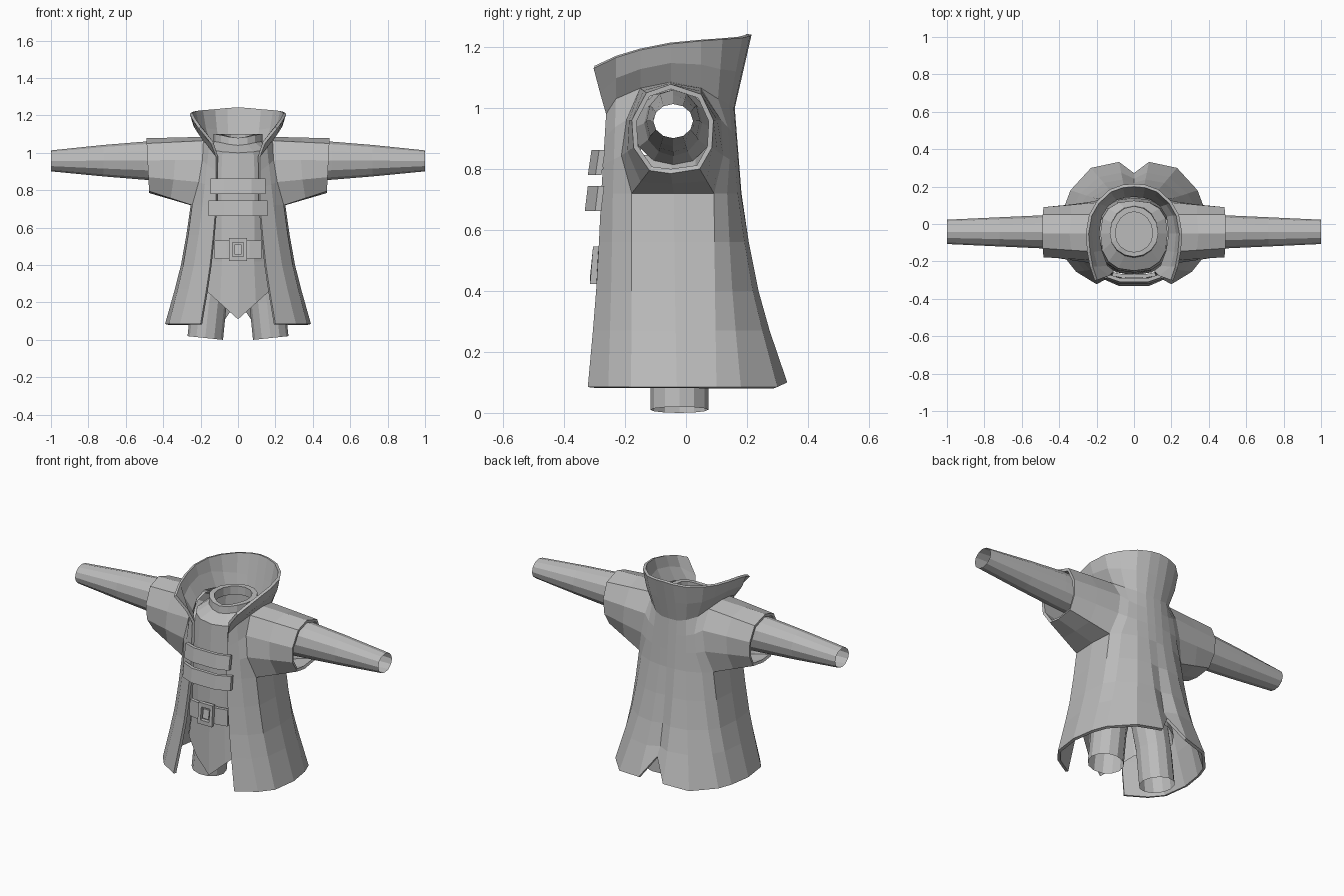
import bpy, bmesh, math

if "Cube" in bpy.data.objects:
    bpy.data.objects.remove(bpy.data.objects["Cube"])

grey = bpy.data.materials.new("grey cloth")
grey.diffuse_color = (0.5, 0.5, 0.5, 1)
grey.use_nodes = True
grey.node_tree.nodes["Principled BSDF"].inputs["Base Color"].default_value = grey.diffuse_color


def make(name, verts, faces, mirror=False, thick=0.0):
    """Mesh object with outward normals, optional mirror and inward thickness."""
    me = bpy.data.meshes.new(name)
    me.from_pydata(verts, [], faces)
    me.materials.append(grey)
    bm = bmesh.new()
    bm.from_mesh(me)
    bmesh.ops.recalc_face_normals(bm, faces=bm.faces)
    bm.faces.ensure_lookup_table()
    f = bm.faces[0]
    c = f.calc_center_median()
    if thick and f.normal.x * c.x + f.normal.y * (c.y + .05) < 0:
        bmesh.ops.reverse_faces(bm, faces=bm.faces)
    bm.to_mesh(me)
    bm.free()
    ob = bpy.data.objects.new(name, me)
    bpy.context.collection.objects.link(ob)
    if mirror:
        m = ob.modifiers.new("mirror", "MIRROR")
        m.use_clip = True
        m.merge_threshold = 0.002
    if thick:
        s = ob.modifiers.new("thickness", "SOLIDIFY")
        s.thickness = thick
        s.offset = -1
    return ob


def loft(rings, closed=True, keep=lambda mid: True):
    """Join equal-sized rings of points with quads."""
    n = len(rings[0])
    verts = [p for r in rings for p in r]
    faces = []
    for i in range(len(rings) - 1):
        for j in range(n if closed else n - 1):
            k = (j + 1) % n
            f = [i * n + j, i * n + k, (i + 1) * n + k, (i + 1) * n + j]
            if keep([sum(verts[v][c] for v in f) / 4 for c in range(3)]):
                faces.append(f)
    return verts, faces


def lerp(a, b, t):
    return tuple(p + (q - p) * t for p, q in zip(a, b))


# Coat half: columns run from the front edge round to the centre back
hem = [(.20, -.322), (.31, -.255), (.37, -.18), (.39, -.03), (.37, .10),
       (.34, .18), (.23, .30), (.08, .332), (0, .28)]
waist = [(.118, -.278), (.19, -.24), (.245, -.178), (.253, -.04), (.245, .092),
         (.20, .135), (.12, .17), (.05, .18), (0, .182)]
neck = [(.118, -.262, .98), (.155, -.23, 1.03), (.185, -.15, 1.065),
        (.20, -.05, 1.085), (.185, .05, 1.065), (.15, .105, 1.03),
        (.10, .142, 1.01), (.05, .157, 1.0), (0, .16, 1.0)]
collar = [(.21, -.303, 1.13), (.235, -.23, 1.165), (.25, -.15, 1.19),
          (.258, -.05, 1.21), (.24, .05, 1.22), (.20, .12, 1.225),
          (.13, .185, 1.23), (.06, .21, 1.236), (0, .215, 1.24)]
rings = []
for z, t in ((.085, 1), (.27, .62), (.40, .38), (.56, .17), (.72, 0)):
    rings.append([(*lerp(w, h, t), z) for w, h in zip(waist, hem)])
rings[0][7] = (.08, .332, .10)
rings[0][8] = (0, .272, .22)      # top of the back slit
for s in (.36, .70):
    rings.append([lerp((*w, .72), k, s) for w, k in zip(waist, neck)])
# the chest broadens towards the shoulder blades so the sleeves flow out of it
for row, col, xy in ((5, 2, (.21, -.212)), (5, 4, (.21, .122)), (5, 5, (.165, .143)),
                     (6, 2, (.19, -.195)), (6, 4, (.19, .115)), (6, 5, (.15, .137))):
    rings[row][col] = (*xy, rings[row][col][2])
mid = [(a[0] + .68 * (b[0] - a[0]), (a[1] + b[1]) / 2, (a[2] + b[2]) / 2)
       for a, b in zip(neck, collar)]
mid[0] = (.145, -.282, 1.05)
rings += [neck, mid, collar]
verts, faces = loft(rings, closed=False)

# Armhole: drop the side faces between waist and shoulder, then add the sleeve
C = len(hem)
faces = [f for f in faces
         if not (f[0] // C in (4, 5, 6) and f[0] % C in (2, 3))]
root = [4 * C + 3, 4 * C + 4, 5 * C + 4, 6 * C + 4, 7 * C + 4,
        7 * C + 3, 7 * C + 2, 6 * C + 2, 5 * C + 2, 4 * C + 2]
cuff = [(-.05, .785), (.045, .80), (.085, .87), (.09, .96), (.05, 1.045),
        (-.05, 1.078), (-.13, 1.05), (-.178, .96), (-.172, .87), (-.12, .795)]
prev = root
for t in (.5, 1):
    ids = []
    for r, (y, z) in zip(root, cuff):
        ids.append(len(verts))
        verts.append(lerp(verts[r], (.475 + .015 * (z - .785) / .3, y, z), t))
    for j in range(10):
        k = (j + 1) % 10
        faces.append([prev[j], prev[k], ids[k], ids[j]])
    prev = ids
make("coat", verts, faces, mirror=True, thick=.016)

# Vest: full tube with pointed front hem, open armholes and neck rim
N = 16


def vest_ring(rx, yf, yb, z, front_drop=0.0, power=1.0):
    """Ring round the torso; a power below 1 squares it off."""
    out = []
    for j in range(N):
        a = 2 * math.pi * j / N
        c, s = math.cos(a), math.sin(a)
        qc = math.copysign(abs(c) ** power, c)
        qs = math.copysign(abs(s) ** power, s)
        y = -.05 + qs * ((yb + .05) if s > 0 else (-.05 - yf))
        out.append((rx * qc, y, z - front_drop * max(0, -s) ** 4))
    return out


low = [(x, y, .11 + .9 * abs(x) if y < -.19 else .25)
       for x, y, z in vest_ring(.25, -.275, .18, .3)]
vest = [low, vest_ring(.225, -.27, .15, .42), vest_ring(.20, -.262, .14, .72, 0, .85),
        vest_ring(.195, -.26, .125, .845, 0, .8),
        vest_ring(.18, -.25, .125, 1.02, .02, .8),
        vest_ring(.13, -.18, .10, 1.06, .02), vest_ring(.13, -.175, .095, 1.10, .02),
        vest_ring(.10, -.15, .065, 1.10, .02), vest_ring(.10, -.15, .065, 1.05, .02)]
make("vest", *loft(vest, keep=lambda m: not (abs(m[0]) > .16 and .85 < m[2] < 1.0)))

# Long inner sleeves, open at both ends, flared over the armholes
arm = []
for x, ry, rz, z in ((.185, .13, .125, .935), (.27, .095, .108, .95),
                     (.50, .088, .102, .958), (.72, .078, .084, .958),
                     (1.0, .065, .056, .957)):
    arm.append([(x, -.042 + ry * math.cos(math.pi * j / 6),
                 z + rz * math.sin(math.pi * j / 6)) for j in range(12)])
make("inner_sleeves", *loft(arm), mirror=True)

# Trouser legs with slanted open ends
leg = []
for z, cx, r in ((0, .175, .095), (.2, .155, .095), (.42, .11, .10)):
    leg.append([(cx + r * math.cos(math.pi * j / 6),
                 -.022 + r * math.sin(math.pi * j / 6),
                 z + (.01 + .01 * math.cos(math.pi * j / 6) if z == 0 else 0))
                for j in range(12)])
make("trouser_legs", *loft(leg), mirror=True)
hips = [vest_ring(.215, -.20, .11, .41), vest_ring(.20, -.19, .11, .50)]
hv, hf = loft(hips)
make("trouser_hips", hv, hf + [list(range(N, 2 * N))])


# Chest straps and belt: bent bands across the front
def band(name, half, y_mid, y_end, z0, z1, lean=.0, depth=.02):
    path = [(-half, y_end), (-half * .5, y_mid), (half * .5, y_mid), (half, y_end)]
    sec = [[(x, y - lean, z0), (x, y, z1), (x, y + depth, z1),
            (x, y + depth - lean, z0)] for x, y in path]
    v, f = loft(sec)
    make(name, v, f + [[0, 1, 2, 3], [12, 13, 14, 15]])


band("upper_strap", .147, -.310, -.285, .78, .862, .012)
band("lower_strap", .157, -.322, -.288, .662, .744, .01)
band("belt", .125, -.288, -.275, .435, .53, .005)

# Buckle: square frame with a raised centre plate
outer = [(-.047, .422), (.047, .422), (.047, .545), (-.047, .545)]


def square(scale, y):
    return [(x * scale, y - .08 * (.545 - z), .4835 + (z - .4835) * scale)
            for x, z in outer]


make("buckle_frame", *loft([square(1, -.283), square(1, -.305),
                            square(.6, -.305), square(.6, -.283), square(1, -.283)]))
pv, pf = loft([square(.42, -.283), square(.42, -.298)])
make("buckle_plate", pv, pf + [[4, 5, 6, 7]])
